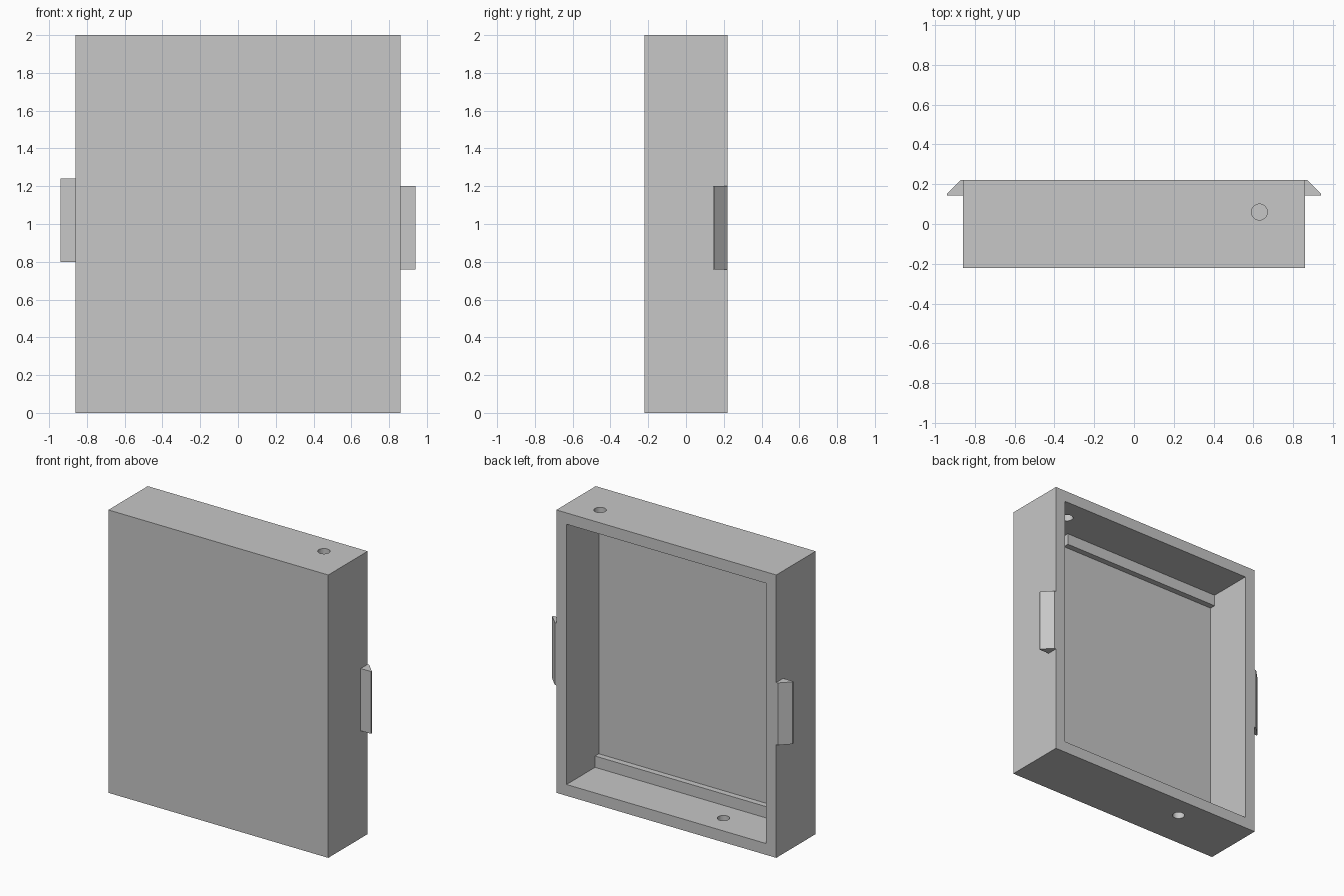
import bpy
import bmesh

old = bpy.data.objects.get("Cube")
if old:
    bpy.data.objects.remove(old, do_unlink=True)

W, D, H = 0.86, 0.22, 2.0    # half width, half depth, height
T = 0.08                     # wall thickness

grey = bpy.data.materials.new("plain_grey")
grey.use_nodes = True
colour = (0.57, 0.57, 0.57, 1)
grey.diffuse_color = colour
grey.node_tree.nodes["Principled BSDF"].inputs["Base Color"].default_value = colour


def prism(name, outline, z0, z1):
    """Extrude an XY outline from z0 up to z1."""
    bm = bmesh.new()
    face = bm.faces.new([bm.verts.new((x, y, z0)) for x, y in outline])
    new = bmesh.ops.extrude_face_region(bm, geom=[face])["geom"]
    top = [v for v in new if isinstance(v, bmesh.types.BMVert)]
    bmesh.ops.translate(bm, verts=top, vec=(0, 0, z1 - z0))
    bmesh.ops.recalc_face_normals(bm, faces=bm.faces)
    mesh = bpy.data.meshes.new(name)
    bm.to_mesh(mesh)
    bm.free()
    mesh.materials.append(grey)
    obj = bpy.data.objects.new(name, mesh)
    bpy.context.collection.objects.link(obj)
    return obj


def box(name, x0, x1, y0, y1, z0, z1):
    return prism(name, [(x0, y0), (x1, y0), (x1, y1), (x0, y1)], z0, z1)


def cut(obj, cutter):
    """Subtract the cutter, then discard it."""
    cutter.hide_render = True
    mod = obj.modifiers.new("cut", "BOOLEAN")
    mod.operation = "DIFFERENCE"
    mod.solver = "EXACT"
    mod.object = cutter
    bpy.context.view_layer.objects.active = obj
    bpy.ops.object.modifier_apply(modifier=mod.name)
    bpy.data.objects.remove(cutter, do_unlink=True)


# Tray standing on edge, open at the back
tray = box("tray", -W, W, -D, D, 0, H)
cut(tray, box("cavity", -W + T, W - T, -D + T, D + T, T, H - T))

# Round holes through the top and bottom walls
for x, z in ((0.63, H - T / 2), (-0.335, T / 2)):
    bpy.ops.mesh.primitive_cylinder_add(vertices=32, radius=0.04, depth=2 * T,
                                        location=(x, 0.06, z))
    cut(tray, bpy.context.object)

# Ledges along the inside of the front panel; the upper one stops short
box("lower_ledge", -W + T, W - T, -D + T, -D + T + 0.042, T, 2 * T)
box("upper_ledge", -W + T, 0.49, -D + T, -D + T + 0.042, H - 2 * T, H - T)

# Wedge-shaped side catches, one slightly higher than the other
for name, side, z0 in (("left_catch", 1, 0.76), ("right_catch", -1, 0.8)):
    wedge = [(W, D), (W + 0.012, D), (W + T, 0.152), (W + T, 0.143), (W, 0.143)]
    prism(name, [(side * x, y) for x, y in wedge], z0, z0 + 0.44)
